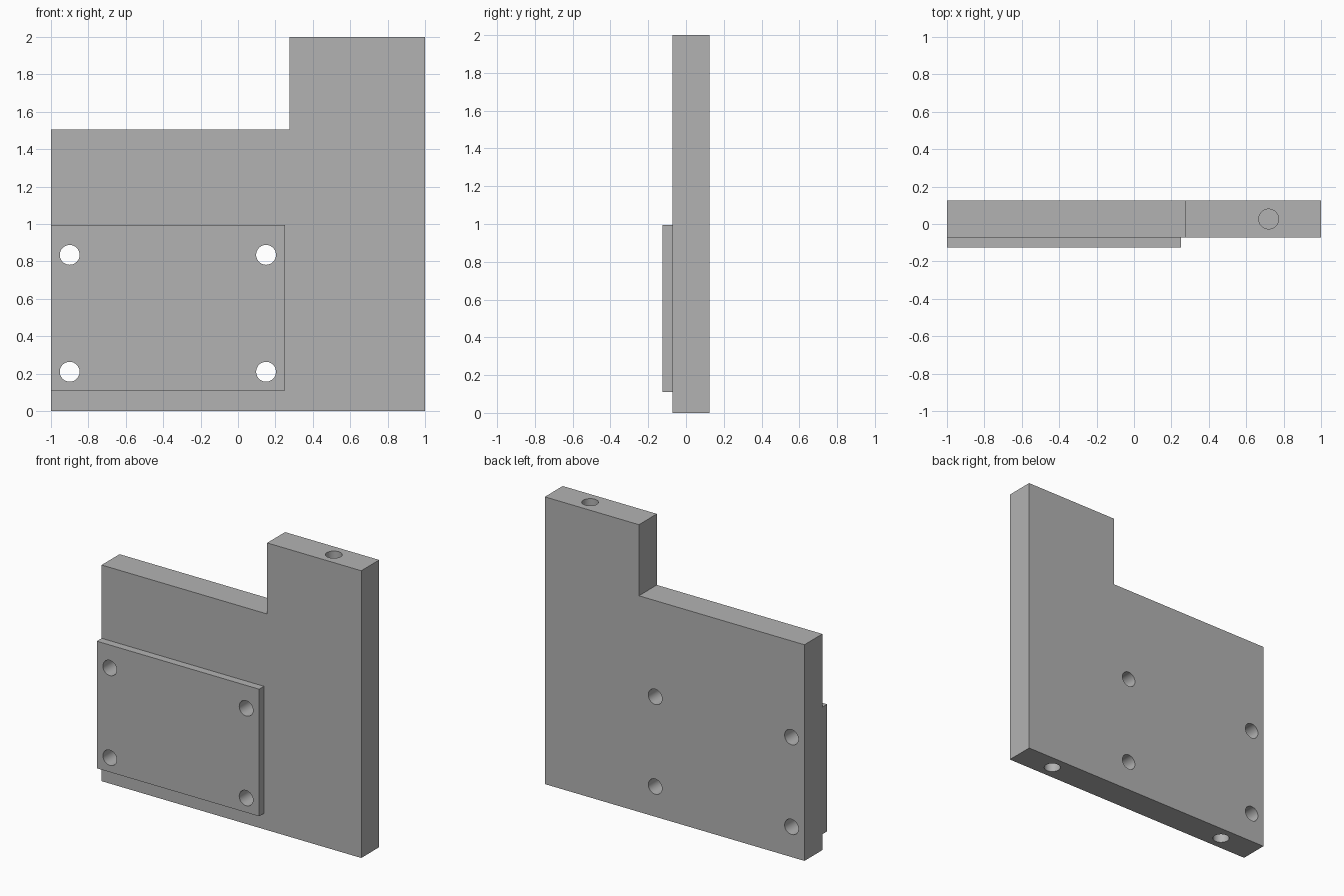
import bpy
import bmesh
import math

cube = bpy.data.objects.get("Cube")
if cube:
    bpy.data.objects.remove(cube, do_unlink=True)

GREY = (0.45, 0.45, 0.45, 1.0)
steel = bpy.data.materials.new("plain grey")
steel.use_nodes = True
steel.diffuse_color = GREY
steel.node_tree.nodes["Principled BSDF"].inputs["Base Color"].default_value = GREY

FRONT, PAD_BACK, BACK = -0.125, -0.072, 0.125
MID_Y = (PAD_BACK + BACK) / 2
HOLE_R = 0.053


def make_object(name, bm):
    bmesh.ops.recalc_face_normals(bm, faces=bm.faces)
    mesh = bpy.data.meshes.new(name)
    bm.to_mesh(mesh)
    bm.free()
    mesh.materials.append(steel)
    obj = bpy.data.objects.new(name, mesh)
    bpy.context.collection.objects.link(obj)
    return obj


def slab(name, outline, y0, y1):
    """Extrude an x-z outline from y0 to y1."""
    bm = bmesh.new()
    face = bm.faces.new([bm.verts.new((x, y0, z)) for x, z in outline])
    grown = bmesh.ops.extrude_face_region(bm, geom=[face])["geom"]
    verts = [v for v in grown if isinstance(v, bmesh.types.BMVert)]
    bmesh.ops.translate(bm, verts=verts, vec=(0, y1 - y0, 0))
    return make_object(name, bm)


def drill(target, name, centre, depth, along_y=False):
    """Cut a round hole whose cutter is centred on the given point."""
    bm = bmesh.new()
    bmesh.ops.create_cone(bm, cap_ends=True, segments=48, radius1=HOLE_R,
                          radius2=HOLE_R, depth=depth)
    cutter = make_object(name, bm)
    cutter.location = centre
    if along_y:
        cutter.rotation_euler.x = math.pi / 2
    cutter.hide_render = True
    mod = target.modifiers.new(name, "BOOLEAN")
    mod.operation = "DIFFERENCE"
    mod.solver = "EXACT"
    mod.object = cutter
    return cutter


# Stepped main plate and raised mounting pad
plate = slab("main_plate", [(-1, 0), (1, 0), (1, 2), (0.275, 2),
                            (0.275, 1.505), (-1, 1.505)], PAD_BACK, BACK)
pad = slab("mounting_pad", [(-1, 0.11), (0.25, 0.11), (0.25, 0.995),
                            (-1, 0.995)], FRONT, PAD_BACK)
cutters = []

# Four bolt holes through pad and plate
for x in (-0.9, 0.15):
    for z in (0.21, 0.835):
        for part in (plate, pad):
            cutters.append(drill(part, "bolt_hole_cutter", (x, 0, z), 1, True))

# Blind holes in the top edge and the bottom edge
for x, z in ((0.72, 2), (0.72, 0), (-0.72, 0)):
    cutters.append(drill(plate, "edge_hole_cutter", (x, MID_Y, z), 0.8))

# Apply the cuts, drop the cutters and smooth the hole walls
for part in (plate, pad):
    bpy.ops.object.select_all(action="DESELECT")
    part.select_set(True)
    bpy.context.view_layer.objects.active = part
    for mod in list(part.modifiers):
        bpy.ops.object.modifier_apply(modifier=mod.name)
    bpy.ops.object.shade_smooth_by_angle(angle=math.radians(30))
for cutter in cutters:
    bpy.data.objects.remove(cutter, do_unlink=True)
